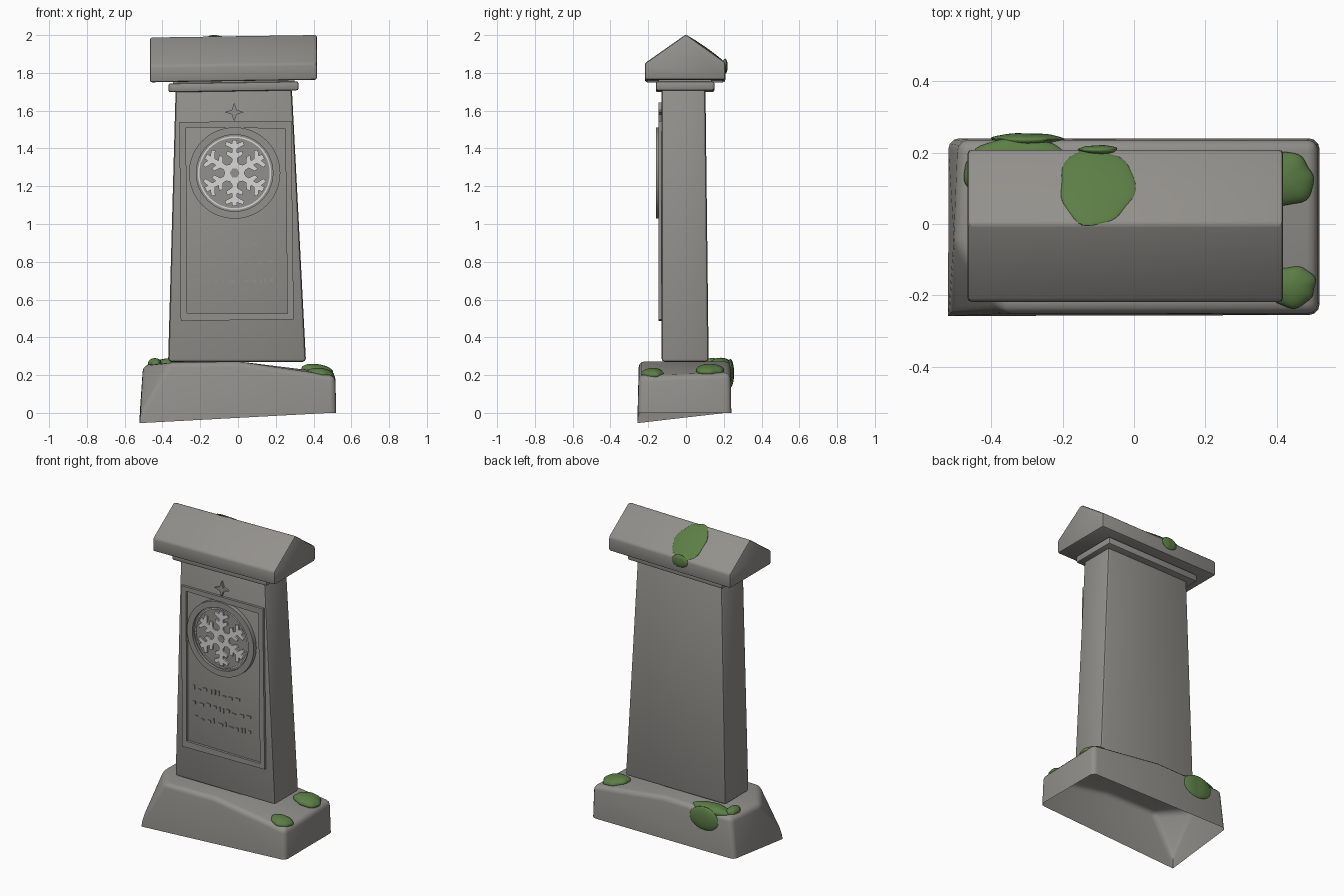
import bpy, bmesh, math, random
from mathutils import Vector, Matrix

random.seed(4)
cube = bpy.data.objects.get("Cube")
if cube:
    bpy.data.objects.remove(cube, do_unlink=True)


def material(name, rgb):
    m = bpy.data.materials.new(name)
    m.use_nodes = True
    m.diffuse_color = (*rgb, 1)
    bsdf = m.node_tree.nodes["Principled BSDF"]
    bsdf.inputs["Base Color"].default_value = (*rgb, 1)
    bsdf.inputs["Roughness"].default_value = 0.9
    return m


STONE = material("weathered stone", (0.29, 0.28, 0.26))
PALE = material("pale stone", (0.68, 0.68, 0.67))
MOSS = material("moss green", (0.105, 0.21, 0.06))


def finish(name, bm, mat, bevel=0.0, segments=2):
    """Round the sharp edges, then turn the bmesh into a shaded object."""
    bmesh.ops.recalc_face_normals(bm, faces=bm.faces)
    if bevel:
        sharp = [e for e in bm.edges
                 if len(e.link_faces) == 2 and e.calc_face_angle() > 0.35]
        bmesh.ops.bevel(bm, geom=sharp, offset=bevel, segments=segments,
                        profile=0.5, affect='EDGES', clamp_overlap=True)
    mesh = bpy.data.meshes.new(name)
    bm.to_mesh(mesh)
    bm.free()
    mesh.materials.append(mat)
    ob = bpy.data.objects.new(name, mesh)
    bpy.context.scene.collection.objects.link(ob)
    bpy.ops.object.select_all(action='DESELECT')
    ob.select_set(True)
    bpy.context.view_layer.objects.active = ob
    bpy.ops.object.shade_smooth_by_angle(angle=math.radians(35))
    return ob


def loft(name, lower, upper, mat, bevel=0.0):
    """Solid between two matching loops of 3D points."""
    bm = bmesh.new()
    a = [bm.verts.new(p) for p in lower]
    b = [bm.verts.new(p) for p in upper]
    bm.faces.new(a)
    bm.faces.new(b)
    for i in range(len(a)):
        j = (i + 1) % len(a)
        bm.faces.new((a[i], a[j], b[j], b[i]))
    return finish(name, bm, mat, bevel)


def rect(x0, x1, y0, y1, z, tilt=0.0):
    return [(x, y, z + tilt * x) for x, y in
            ((x0, y0), (x1, y0), (x1, y1), (x0, y1))]


def plate(name, outline, front, back, mat):
    """Flat relief with an outline in x and z, facing -y."""
    return loft(name, [(x, front, z) for x, z in outline],
                [(x, back, z) for x, z in outline], mat)


def band(name, outer, inner, front, back, mat):
    """Raised border between two matching outlines."""
    bm = bmesh.new()
    loops = [[bm.verts.new((x, y, z)) for x, z in line] for line, y in
             ((outer, back), (outer, front), (inner, front), (inner, back))]
    n = len(outer)
    for a, b in zip(loops, loops[1:] + loops[:1]):
        for i in range(n):
            j = (i + 1) % n
            bm.faces.new((a[i], a[j], b[j], b[i]))
    return finish(name, bm, mat)


def circle(cx, cz, r, n):
    return [(cx + r * math.cos(math.tau * i / n),
             cz + r * math.sin(math.tau * i / n)) for i in range(n)]


# Worn plinth, open underneath, with a broken front corner
bm = bmesh.new()
points = {
    "fl": (-.52, -.255, 0), "fr": (.52, -.255, 0),
    "br": (.52, .24, 0), "bl": (-.52, .24, 0),
    "A": (-.36, -.25, .27), "B": (-.505, -.05, .25),
    "C": (-.49, .235, .26), "D": (0, .235, .272),
    "E": (.515, .235, .21), "F": (.515, -.25, .195), "G": (0, -.25, .272)}
v = {k: bm.verts.new(p) for k, p in points.items()}
for face in ("fl fr F G A", "fl A B", "bl fl B C", "br bl C D E",
             "fr br E F", "A G D C B", "G F E D"):
    bm.faces.new([v[k] for k in face.split()])
finish("plinth", bm, STONE, 0.03, 3)

# Tapered shaft and the collar under the cap
loft("shaft", rect(-.37, .36, -.13, .12, .27),
     rect(-.33, .285, -.13, .103, 1.72), STONE, 0.018)
loft("collar", rect(-.368, .32, -.16, .15, 1.703, .015),
     rect(-.368, .32, -.16, .15, 1.75, .015), STONE, 0.01)
loft("collar_neck", rect(-.345, .30, -.145, .135, 1.74, .015),
     rect(-.345, .30, -.145, .135, 1.77, .015), STONE)

# Gabled cap
gable = ((-.218, 1.757), (-.218, 1.845), (0, 1.998), (.208, 1.85), (.208, 1.757))
loft("cap", *[[(x, y, z + .015 * x) for y, z in gable] for x in (-.467, .418)],
     STONE, 0.012)

# Border of the inscription panel
band("panel_border",
     [(-.303, .487), (.295, .495), (.282, 1.545), (-.31, 1.54)],
     [(-.27, .53), (.262, .525), (.25, 1.505), (-.275, 1.512)],
     -.146, -.12, STONE)

# Round medallion
CX, CZ = -.018, 1.27
band("medallion_ring", circle(CX, CZ, .242, 48), circle(CX, CZ, .203, 48),
     -.158, -.12, STONE)
plate("medallion_disc", circle(CX, CZ, .203, 48), -.14, -.12, STONE)
band("medallion_rim", circle(CX, CZ, .194, 48), circle(CX, CZ, .186, 48),
     -.147, -.138, PALE)

# Six-armed snowflake: half an arm, mirrored and turned around the centre
half = [(.045, .026), (.06, .015), (.078, .015), (.098, .045), (.118, .04),
        (.108, .014), (.128, .014), (.148, .052), (.168, .044), (.156, .014),
        (.176, .014)]
arm = [(r, -t) for r, t in half] + [(r, t) for r, t in reversed(half[1:])]
flake = []
for k in range(6):
    c, s = math.cos(math.pi / 2 + k * math.pi / 3), math.sin(math.pi / 2 + k * math.pi / 3)
    flake += [(CX + r * c - t * s, CZ + r * s + t * c) for r, t in arm]
plate("snowflake", flake, -.149, -.138, PALE)
hexagon = circle(CX, CZ, .026, 6)
plate("snowflake_centre", hexagon, -.152, -.147, STONE)

# Four-pointed star
star = []
for k in range(8):
    r = .018 if k % 2 else .05
    star.append((-.02 + r * math.sin(k * math.pi / 4), 1.592 + r * math.cos(k * math.pi / 4)))
plate("star", star, -.145, -.125, STONE)

# Rows of abstract worn marks
for row, (start, end, z) in enumerate(((-.23, .1, .893), (-.235, .185, .798),
                                       (-.22, .19, .702))):
    x = start
    while x < end:
        w = random.choice((.008, .02, .03))
        h = .03 if w < .01 else random.choice((.007, .018))
        zc = z + random.uniform(-.007, .007)
        plate(f"mark_row_{row + 1}",
              [(x, zc - h / 2), (x + w, zc - h / 2), (x + w, zc + h / 2), (x, zc + h / 2)],
              -.136, -.125, STONE)
        x += w + random.uniform(.014, .03)


def moss(name, centre, radii, tilt=0.0, roll=0.0):
    """Soft flattened cushion with an irregular rim."""
    bm = bmesh.new()
    bmesh.ops.create_icosphere(bm, subdivisions=4, radius=1)
    phase = random.uniform(0, 6)
    turn = Matrix.Rotation(tilt, 3, 'X') @ Matrix.Rotation(roll, 3, 'Y')
    for p in bm.verts:
        a = math.atan2(p.co.y, p.co.x)
        k = 1 + .05 * math.sin(3 * a + phase) + .03 * math.sin(7 * a + 2 * phase)
        local = Vector((p.co.x * radii[0] * k, p.co.y * radii[1] * k, p.co.z * radii[2]))
        p.co = turn @ local + Vector(centre)
    finish(name, bm, MOSS)


# Moss on the rear roof slope, spilling over the eave
moss("roof_moss", (-.105, .105, 1.921), (.105, .132, .012), -.62)
moss("roof_moss_drip", (-.1, .207, 1.835), (.055, .014, .04))

# Moss on the plinth
moss("back_moss_top", (-.32, .185, .26), (.13, .055, .032))
moss("back_moss_drip", (-.3, .235, .21), (.1, .02, .075))
moss("left_moss", (-.44, .14, .26), (.035, .06, .03))
moss("right_back_moss", (.42, .125, .225), (.085, .075, .033), 0, .14)
moss("right_front_moss", (.44, -.175, .207), (.07, .058, .03), 0, .14)
